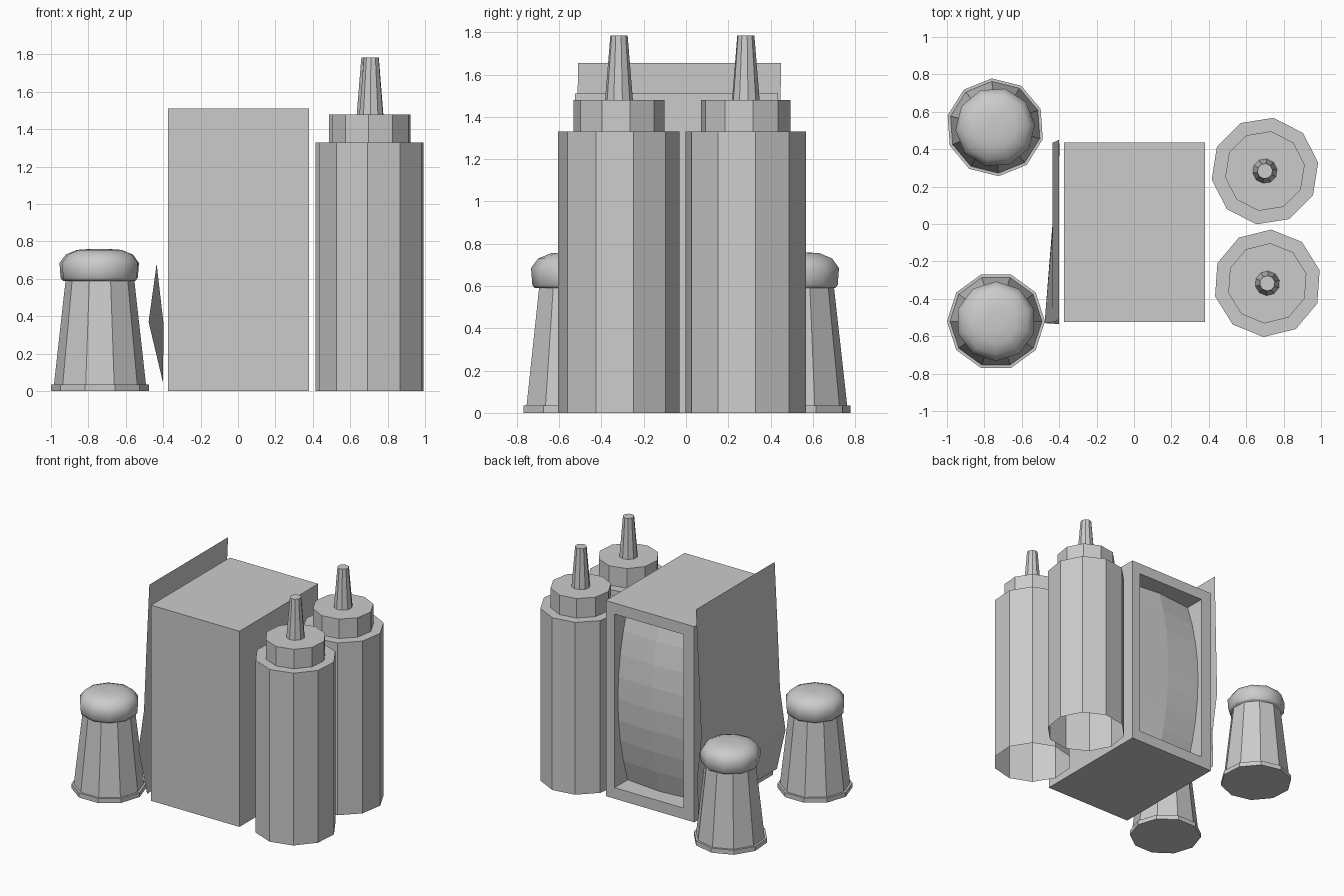
import bpy, bmesh
from math import sin, cos, radians, tau

if "Cube" in bpy.data.objects:
    bpy.data.objects.remove(bpy.data.objects["Cube"])


def finish(name, bm, smooth=False):
    me = bpy.data.meshes.new(name)
    bmesh.ops.recalc_face_normals(bm, faces=bm.faces)
    bm.to_mesh(me)
    bm.free()
    for p in me.polygons:
        p.use_smooth = smooth
    ob = bpy.data.objects.new(name, me)
    bpy.context.collection.objects.link(ob)
    return ob


def lathe(name, profile, center, phase, cap_low=True, smooth=False, sides=10):
    """Stack rings of (radius, height) around a vertical axis."""
    bm = bmesh.new()
    rings = []
    for r, z in profile:
        rings.append([bm.verts.new((center[0] + r * cos(radians(phase) + tau * i / sides),
                                    center[1] + r * sin(radians(phase) + tau * i / sides), z))
                      for i in range(sides)])
    for a, b in zip(rings, rings[1:]):
        for i in range(sides):
            j = (i + 1) % sides
            bm.faces.new((a[i], a[j], b[j], b[i]))
    bm.faces.new(rings[-1])
    if cap_low:
        bm.faces.new(rings[0][::-1])
    return finish(name, bm, smooth)


def sheet(name, rows, smooth=False):
    """Skin a grid of points."""
    bm = bmesh.new()
    vs = [[bm.verts.new(p) for p in row] for row in rows]
    for a, b in zip(vs, vs[1:]):
        for i in range(len(a) - 1):
            bm.faces.new((a[i], a[i + 1], b[i + 1], b[i]))
    return finish(name, bm, smooth)


# Squeeze bottles: open-bottomed body, shoulder, lid and nozzle
for n, (c, phase) in enumerate([((0.70, 0.283), 9), ((0.713, -0.317), 14)], 1):
    lathe(f"bottle_{n}",
          [(0.288, 0), (0.288, 1.33), (0.215, 1.33), (0.215, 1.48),
           (0.066, 1.48), (0.041, 1.785)], c, phase, cap_low=False)

# Shakers: foot and faceted glass, with a rounded lid
for n, (c, phase) in enumerate([((-0.742, 0.517), 22), ((-0.738, -0.52), 0)], 1):
    lathe(f"shaker_glass_{n}",
          [(0.262, 0), (0.262, 0.035), (0.246, 0.035), (0.183, 0.60)], c, phase)
    lathe(f"shaker_lid_{n}",
          [(0.195, 0.59), (0.207, 0.605), (0.213, 0.685), (0.18, 0.73),
           (0.12, 0.755), (0.05, 0.76)], c, phase + 18, smooth=True)

# Napkin dispenser: box with a framed opening in its back face
X0, X1, Y0, Y1, H = -0.375, 0.38, -0.525, 0.435, 1.51
OX0, OX1, OZ0, OZ1 = -0.285, 0.305, 0.085, 1.425
bm = bmesh.new()
bmesh.ops.create_cube(bm, size=1)
for v in bm.verts:
    v.co = (X1 if v.co.x > 0 else X0, Y1 if v.co.y > 0 else Y0, H if v.co.z > 0 else 0)
bm.normal_update()
back = next(f for f in bm.faces if f.normal.y > 0.9)
bmesh.ops.inset_region(bm, faces=[back], thickness=0.08)
for v in back.verts:
    v.co.x = OX1 if v.co.x > 0 else OX0
    v.co.z = OZ1 if v.co.z > H / 2 else OZ0
walls = bmesh.ops.extrude_face_region(bm, geom=[back])["geom"]
bmesh.ops.translate(bm, verts=[g for g in walls if isinstance(g, bmesh.types.BMVert)],
                    vec=(0, -0.17, 0))
inner = [g for g in walls if isinstance(g, bmesh.types.BMFace)]
bmesh.ops.delete(bm, geom=inner + ([back] if back.is_valid else []), context='FACES_ONLY')
finish("napkin_dispenser", bm)

# Napkin stack bulging towards the opening, with a centre fold
rows = []
for k in range(9):
    t = k / 8
    bulge = 4 * t * (1 - t)
    z = OZ0 + t * (OZ1 - OZ0)
    rows.append([(OX0, Y1 - 0.16 + 0.12 * bulge, z),
                 ((OX0 + OX1) / 2, Y1 - 0.13 + 0.10 * bulge, z),
                 (OX1, Y1 - 0.16 + 0.12 * bulge, z)])
sheet("napkins", rows)

# Menu card leaning on the left side, slightly warped near the bottom
sheet("menu_card", [
    [(-0.40, -0.51, 1.655), (-0.40, 0.45, 1.655)],
    [(-0.418, -0.52, 1.15), (-0.418, 0.442, 1.15)],
    [(-0.435, -0.525, 0.68), (-0.435, 0.435, 0.68)],
    [(-0.478, -0.53, 0.37), (-0.397, 0.43, 0.35)],
    [(-0.402, -0.535, 0.05), (-0.402, 0.425, 0.05)],
])
